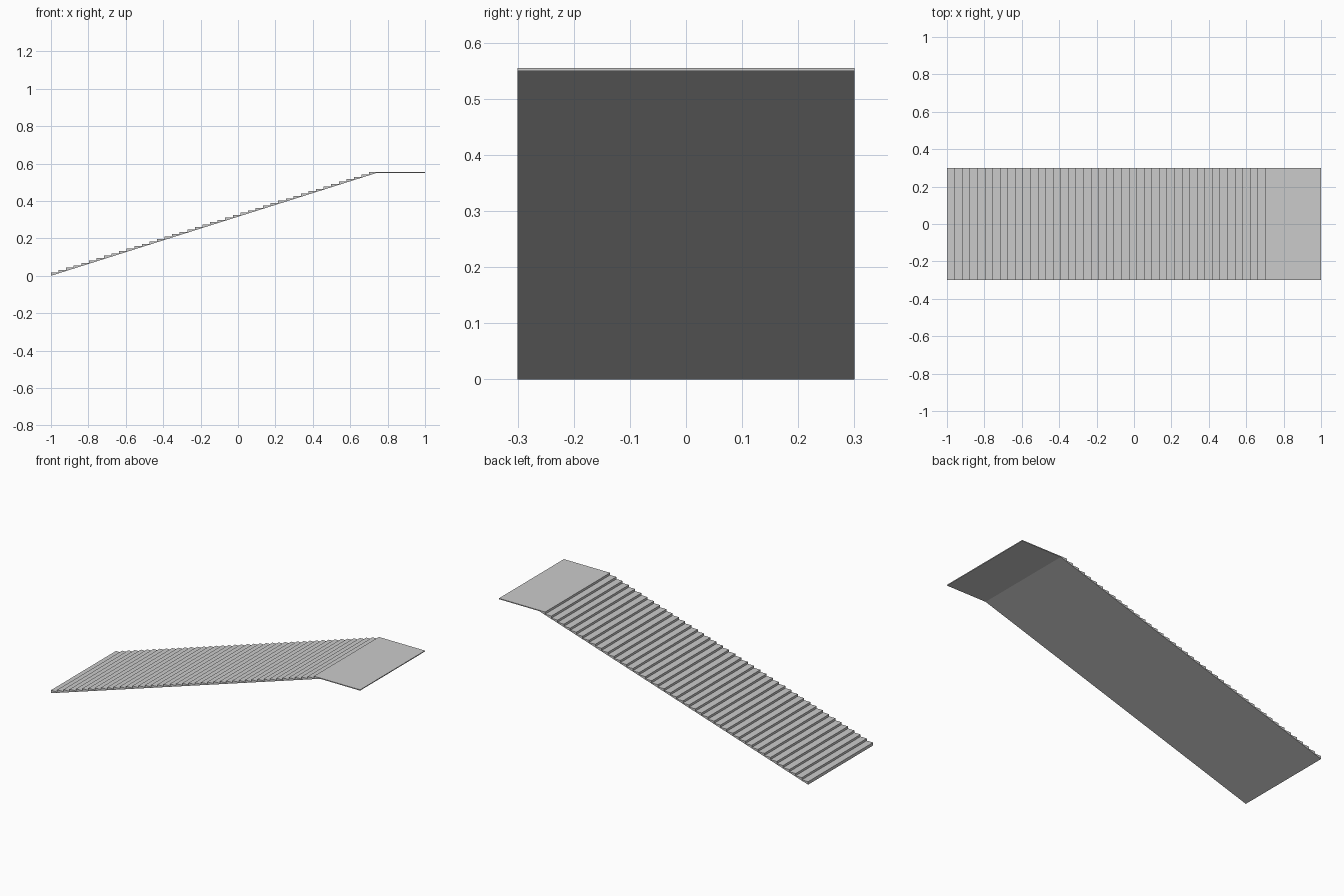
import bpy, bmesh

if "Cube" in bpy.data.objects:
    bpy.data.objects.remove(bpy.data.objects["Cube"])

STEPS = 43           # treads, the last one runs into the landing
X0, X1 = -1.0, 1.0
TREAD = 0.0405
THICK = 0.005        # slab thickness at the notches and the landing
RISE = 0.55 / STEPS
HALF_DEPTH = 0.30


def extrude_profile(name, profile, half_depth):
    """Extrude an x/z outline along y."""
    bm = bmesh.new()
    face = bm.faces.new([bm.verts.new((x, -half_depth, z)) for x, z in profile])
    new = bmesh.ops.extrude_face_region(bm, geom=[face], use_keep_orig=True)["geom"]
    verts = [g for g in new if isinstance(g, bmesh.types.BMVert)]
    bmesh.ops.translate(bm, verts=verts, vec=(0, 2 * half_depth, 0))
    bmesh.ops.recalc_face_normals(bm, faces=bm.faces)
    mesh = bpy.data.meshes.new(name)
    bm.to_mesh(mesh)
    bm.free()
    obj = bpy.data.objects.new(name, mesh)
    bpy.context.collection.objects.link(obj)
    return obj


# Sloping underside and flat landing underside
profile = [(X1, STEPS * RISE), (X0 + STEPS * TREAD, STEPS * RISE), (X0, 0)]

# Risers and treads, the final tread continuing as the landing
for i in range(STEPS):
    top = (i + 1) * RISE + THICK
    end = X1 if i == STEPS - 1 else X0 + (i + 1) * TREAD
    profile += [(X0 + i * TREAD, top), (end, top)]

extrude_profile("stair_flight_with_landing", profile, HALF_DEPTH)
